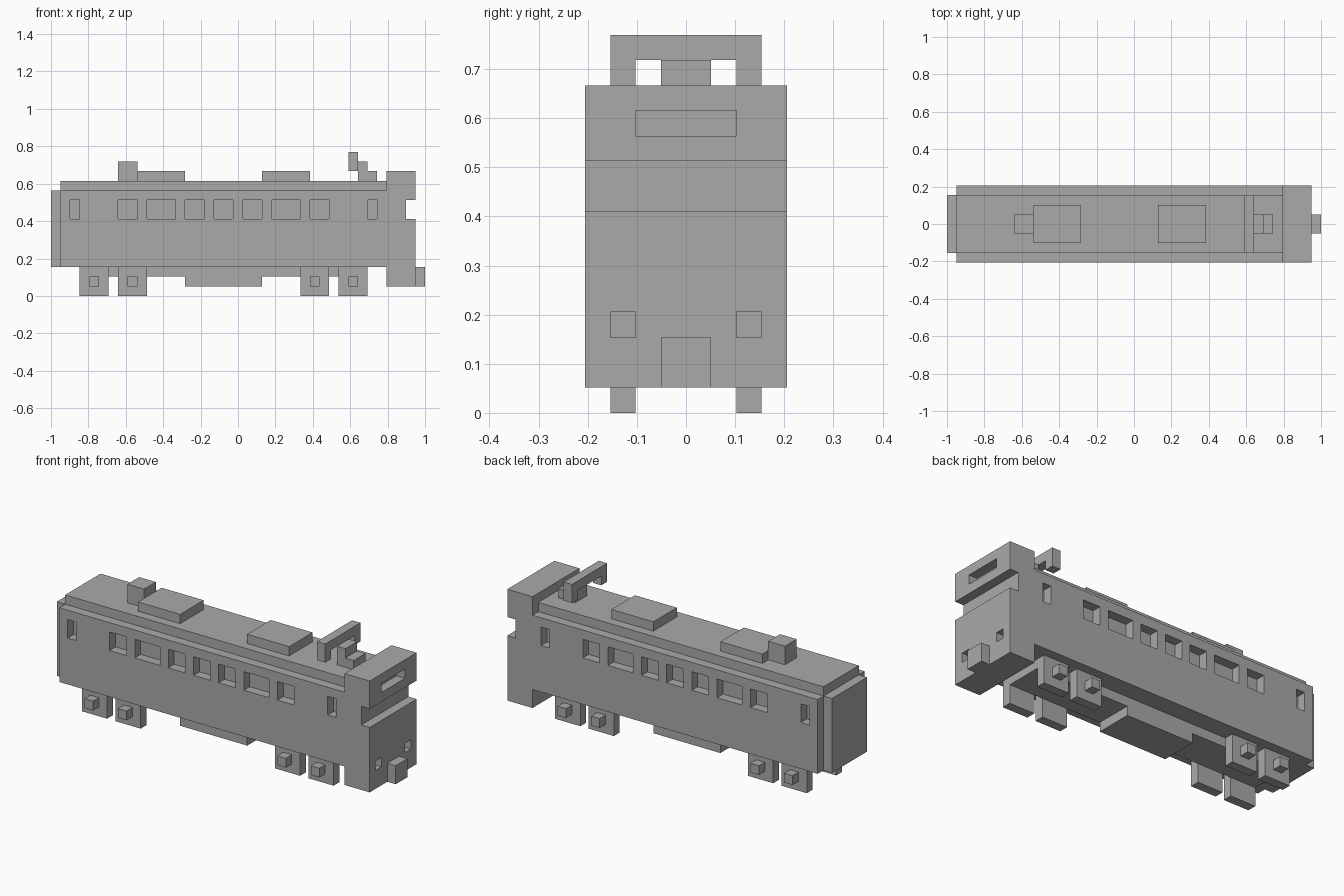
import bpy
import bmesh
from mathutils import Vector

U = 2 / 39  # one block of the model grid

if "Cube" in bpy.data.objects:
    bpy.data.objects.remove(bpy.data.objects["Cube"], do_unlink=True)

grey = bpy.data.materials.new("plain grey")
grey.use_nodes = True
grey.diffuse_color = (0.4, 0.4, 0.4, 1)
grey.node_tree.nodes["Principled BSDF"].inputs["Base Color"].default_value = (0.4, 0.4, 0.4, 1)


def blocks(name, boxes):
    """One object from boxes given as (x range, y range, z range) in grid blocks."""
    bm = bmesh.new()
    for xs, ys, zs in boxes:
        low = Vector((xs[0] - 19.5, ys[0], zs[0])) * U
        high = Vector((xs[1] - 19.5, ys[1], zs[1])) * U
        for v in bmesh.ops.create_cube(bm, size=1)["verts"]:
            v.co = Vector([(v.co[i] + 0.5) * (high[i] - low[i]) + low[i] for i in range(3)])
    mesh = bpy.data.meshes.new(name)
    bm.to_mesh(mesh)
    bm.free()
    mesh.materials.append(grey)
    obj = bpy.data.objects.new(name, mesh)
    bpy.context.collection.objects.link(obj)
    return obj


def wide(half):
    return (-half, half)


def both(a, b):
    """The same y range on either side."""
    return [(a, b), (-b, -a)]


def carve(target, boxes):
    cutter = blocks(target.name + "_cutter", boxes)
    cutter.hide_render = True
    mod = target.modifiers.new("openings", "BOOLEAN")
    mod.operation = "DIFFERENCE"
    mod.solver = "EXACT"
    mod.object = cutter
    bpy.context.view_layer.objects.active = target
    bpy.ops.object.modifier_apply(modifier=mod.name)
    bpy.data.objects.remove(cutter, do_unlink=True)


# Carriage body with recessed windows on both sides
body = blocks("carriage_body", [((1, 35), wide(4), (3, 11))])
windows = [(2, 3), (7, 9), (10, 13), (14, 16), (17, 19), (20, 22), (23, 26), (27, 29), (33, 34)]
carve(body, [(w, y, (8, 10)) for w in windows for y in both(3, 5)])
blocks("roof", [((1, 35), wide(3), (11, 12))])
blocks("rear_gangway", [((0, 1), wide(3), (3, 11))])

# Driver cab: windscreen notch, destination slot and two lamp recesses
cab = blocks("driver_cab", [((35, 38), wide(4), (1, 13))])
carve(cab, [((37, 39), wide(5), (8, 10)), ((37, 39), wide(2), (11, 12))]
      + [((37, 39), y, (3, 4)) for y in both(2, 3)])
blocks("coupler", [((38, 39), wide(1), (1, 3))])

# Roof equipment
for name, x in (("rear_roof_unit", 9), ("front_roof_unit", 22)):
    blocks(name, [((x, x + 5), wide(2), (12, 13))])
blocks("roof_vent", [((7, 9), wide(1), (12, 14))])
blocks("collector_base", [((32, 34), wide(1), (12, 13)), ((32, 33), wide(1), (13, 14))])
blocks("collector_bow", [((31, 32), wide(3), (14, 15))]
       + [((31, 32), y, (13, 14)) for y in both(2, 3)])

# Underframe and equipment box
blocks("underframe", [((3, 33), wide(2), (2, 3))])
blocks("equipment_box", [((14, 22), wide(2), (1, 3))])

# Wheels with square axle hubs
for axle, x in enumerate((3, 7, 26, 30)):
    blocks(f"wheels_{axle + 1}", [((x, x + 3), y, (0, 3)) for y in both(2, 3)])
    blocks(f"axle_hubs_{axle + 1}", [((x + 1, x + 2), y, (1, 2)) for y in both(3, 4)])
